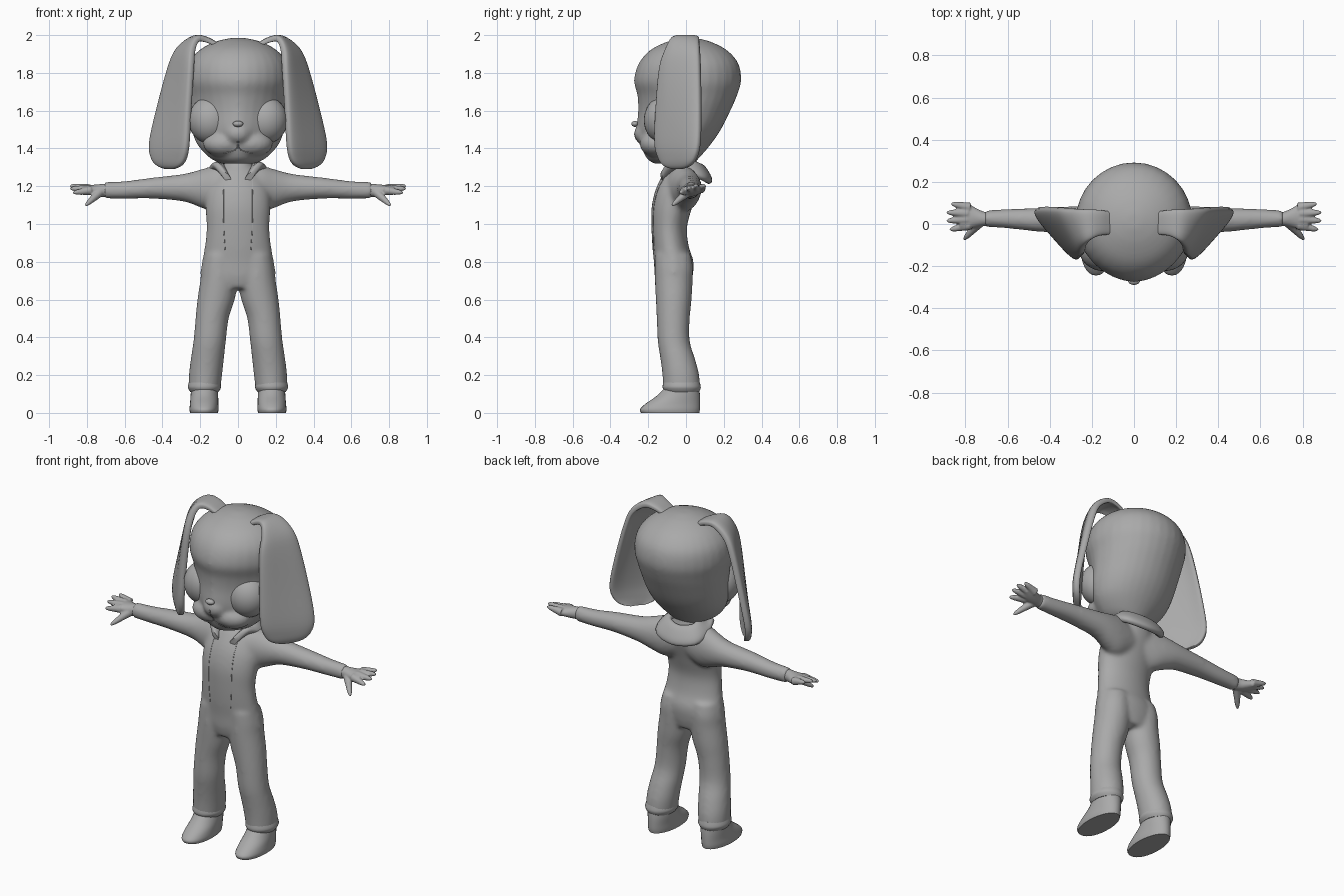
import bpy, bmesh, math
from mathutils import Vector, Matrix

cube = bpy.data.objects.get("Cube")
if cube:
    bpy.data.objects.remove(cube)

grey = bpy.data.materials.new("plain_grey")
grey.use_nodes = True
colour = (0.4, 0.4, 0.4, 1)
grey.diffuse_color = colour
grey.node_tree.nodes["Principled BSDF"].inputs["Base Color"].default_value = colour


def spline(rows, steps=4):
    """Smoothly interpolate rows of numbers."""
    out = []
    for i in range(len(rows) - 1):
        a, b, c, d = rows[max(i - 1, 0)], rows[i], rows[i + 1], rows[min(i + 2, len(rows) - 1)]
        for s in range(steps):
            t = s / steps
            out.append([q + 0.5 * t * (r - p + t * (2*p - 5*q + 4*r - w + t * (3*(q - r) + w - p)))
                        for p, q, r, w in zip(a, b, c, d)])
    return out + [list(rows[-1])]


def section(c, u, v, front=1.0, back=1.0, hollow=0.0, n=32):
    """Oval ring; exponents shape its -v and +v halves, hollow dents the -v half."""
    pts = []
    for i in range(n):
        a = 2 * math.pi * i / n
        x, y = math.cos(a), math.sin(a)
        e = front if y < 0 else back
        px = math.copysign(abs(x) ** e, x)
        py = math.copysign(abs(y) ** e, y) if abs(y) > 1e-6 else 0
        if y < 0:
            py *= 1 - hollow * (1 - x * x)
        pts.append(Vector(c) + Vector(u) * px + Vector(v) * py)
    return pts


def loft(bm, rings):
    loops = [[bm.verts.new(p) for p in ring] for ring in rings]
    n = len(loops[0])
    for a, b in zip(loops, loops[1:]):
        for i in range(n):
            bm.faces.new((a[i], a[(i + 1) % n], b[(i + 1) % n], b[i]))
    bm.faces.new(loops[0])
    bm.faces.new(loops[-1])


def upright(bm, rows):
    """Rows: z, x centre, front y, back y, half width, front sharpness."""
    loft(bm, [section((x, (f + b) / 2, z), (w, 0, 0), (0, (b - f) / 2, 0), e)
              for z, x, f, b, w, e in spline(rows)])


def sideways(bm, rows):
    """Rows: x, y, z, half depth, half height."""
    loft(bm, [section((x, y, z), (0, d, 0), (0, 0, h)) for x, y, z, d, h in spline(rows)])


def ribbon(bm, rows, square, hollow=0.0):
    """Rows: centre, half-width vector, half thickness."""
    rows = spline(rows)
    rings = []
    for i, r in enumerate(rows):
        along = Vector(rows[min(i + 1, len(rows) - 1)][:3]) - Vector(rows[max(i - 1, 0)][:3])
        u = Vector(r[3:6])
        rings.append(section(r[:3], u, along.cross(u).normalized() * r[6], square, square, hollow))
    loft(bm, rings)


def cord(bm, points, radii):
    rings = []
    for i, p in enumerate(points):
        along = Vector(points[min(i + 1, len(points) - 1)]) - Vector(points[max(i - 1, 0)])
        u = along.cross(Vector((0.1, 1, 0.2))).normalized()
        rings.append(section(p, u * radii[i], along.cross(u).normalized() * radii[i], n=12))
    loft(bm, rings)


def ball(bm, centre, size):
    m = Matrix.Translation(centre) @ Matrix.Diagonal((*size, 1))
    bmesh.ops.create_uvsphere(bm, u_segments=32, v_segments=20, radius=1, matrix=m)


def mirror(bm):
    copy = bmesh.ops.duplicate(bm, geom=bm.verts[:] + bm.edges[:] + bm.faces[:])["geom"]
    verts = [g for g in copy if isinstance(g, bmesh.types.BMVert)]
    bmesh.ops.scale(bm, vec=(-1, 1, 1), verts=verts)


def finish(name, bm, voxel=0, smooth=6):
    bmesh.ops.recalc_face_normals(bm, faces=bm.faces[:])
    mesh = bpy.data.meshes.new(name)
    bm.to_mesh(mesh)
    bm.free()
    mesh.materials.append(grey)
    mesh.shade_smooth()
    mesh.set_sharp_from_angle(angle=math.radians(50))
    obj = bpy.data.objects.new(name, mesh)
    bpy.context.collection.objects.link(obj)
    if voxel:
        m = obj.modifiers.new("blend", 'REMESH')
        m.mode, m.voxel_size, m.use_smooth_shade = 'VOXEL', voxel, True
        s = obj.modifiers.new("soften", 'SMOOTH')
        s.factor, s.iterations = 0.5, smooth
    return obj


def seam(name, target, line, radius):
    """Thin mirrored cord laid on the front of a part, through x, z points."""
    bpy.context.view_layer.update()
    surface = target.evaluated_get(bpy.context.evaluated_depsgraph_get())
    hits = [surface.ray_cast(Vector((x, -1, z)), Vector((0, 1, 0))) for x, z in spline(line)]
    pts = [where for hit, where, _, _ in hits if hit]
    bm = bmesh.new()
    cord(bm, pts, [radius] * len(pts))
    mirror(bm)
    finish(name, bm)


# Body suit: legs and sleeves, mirrored, then the torso
bm = bmesh.new()
upright(bm, [(.84, .09, -.165, .025, .088, 1), (.77, .1, -.165, .037, .092, 1), (.7, .1, -.165, .035, .1, 1),
             (.6, .116, -.16, .03, .099, 1), (.5, .137, -.155, .02, .088, 1),
             (.38, .15, -.15, .02, .086, 1), (.28, .163, -.135, .05, .088, 1),
             (.2, .172, -.125, .07, .088, 1), (.12, .178, -.12, .076, .084, 1)])
sideways(bm, [(.02, -.035, 1.19, .09, .1), (.12, -.015, 1.185, .088, .122), (.2, .005, 1.188, .077, .1),
              (.29, .018, 1.192, .066, .073), (.45, .02, 1.19, .057, .056),
              (.6, .025, 1.18, .046, .047), (.71, .025, 1.178, .039, .044)])
mirror(bm)
upright(bm, [(.66, 0, -.15, .02, .12, 1), (.72, 0, -.165, .035, .195, 1), (.8, 0, -.17, .04, .19, 1),
             (.88, 0, -.178, .015, .176, 1), (.98, 0, -.183, .005, .166, 1), (1.08, 0, -.183, .03, .172, 1),
             (1.16, 0, -.168, .055, .17, 1), (1.22, 0, -.145, .07, .15, 1),
             (1.28, 0, -.11, .07, .11, 1), (1.32, 0, -.08, .06, .07, 1), (1.38, 0, -.07, .05, .065, 1)])
body = finish("body_suit", bm, 0.011, 10)
seam("front_seams", body, [(.075, 1.24), (.077, 1.1), (.075, .97), (.068, .86)], 0.002)

# Trouser cuffs and feet
bm = bmesh.new()
upright(bm, [(.165, .177, -.12, .072, .082, 1), (.14, .178, -.124, .078, .088, 1),
             (.125, .178, -.12, .076, .084, 1), (.11, .178, -.11, .068, .074, 1)])
mirror(bm)
finish("trouser_cuffs", bm)
bm = bmesh.new()
upright(bm, [(0, .18, -.238, .07, .074, .9), (.02, .18, -.243, .074, .077, .9),
             (.05, .179, -.212, .075, .075, .9), (.09, .178, -.155, .074, .073, 1),
             (.13, .178, -.115, .07, .07, 1)])
mirror(bm)
finish("feet", bm)

# Hands with four fingers and a thumb
bm = bmesh.new()
sideways(bm, [(.66, .022, 1.178, .033, .036), (.71, .024, 1.178, .034, .035), (.75, .03, 1.178, .046, .031),
              (.79, .036, 1.182, .06, .024), (.825, .036, 1.187, .056, .014)])
fingers = [((.78, .078, 1.185), (.868, .097, 1.205)), ((.79, .05, 1.187), (.89, .055, 1.203)),
           ((.79, .022, 1.184), (.89, .015, 1.188)), ((.78, -.005, 1.178), (.875, -.028, 1.165)),
           ((.735, .005, 1.165), (.808, -.075, 1.097))]
for a, b in fingers:
    a, b = Vector(a), Vector(b)
    cord(bm, [a.lerp(b, t) for t in (0, .4, .75, .93, 1)], [.025, .019, .014, .009, .003])
mirror(bm)
finish("hands", bm, 0.005, 4)

# Folded collar
bm = bmesh.new()
half = [(.062, -.13, 1.25, .02, 0, .02, .016), (.095, -.085, 1.295, .032, 0, .028, .02),
        (.115, 0, 1.305, .037, 0, -.03, .022), (.1, .07, 1.28, .03, .025, -.045, .024)]
back = (0, .1, 1.265, 0, .03, -.05, .024)
other = [(-r[0], r[1], r[2], -r[3], *r[4:]) for r in reversed(half)]
ribbon(bm, half + [back] + other, .8)
finish("collar", bm)

# Head with a broad two-lobed muzzle rising to the nose
bm = bmesh.new()
ball(bm, (.07, -.15, 1.425), (.115, .095, .072))
mirror(bm)
ball(bm, (0, -.18, 1.48), (.085, .095, .07))
upright(bm, [(1.32, 0, -.17, .04, .09, 1.1), (1.35, 0, -.21, .07, .15, 1.2), (1.42, 0, -.24, .13, .215, 1.3),
             (1.5, 0, -.262, .185, .245, 1.35), (1.6, 0, -.253, .235, .256, 1.25),
             (1.68, 0, -.257, .27, .265, 1.15), (1.76, 0, -.275, .292, .278, 1.08),
             (1.85, 0, -.25, .277, .262, 1.03), (1.92, 0, -.19, .217, .205, 1),
             (1.965, 0, -.1, .13, .12, 1), (1.985, 0, -.02, .05, .035, 1)])
head = finish("head", bm, 0.011, 6)
seam("mouth", head, [(.001, 1.48), (.001, 1.44), (.004, 1.405), (.03, 1.385), (.075, 1.375)], 0.003)

bm = bmesh.new()
ball(bm, (0, -.27, 1.53), (.028, .019, .016))
finish("nose", bm)

# Shallow eye patches wrapping the cheeks
bm = bmesh.new()
ball(bm, (.145, -.115, 1.55), (.117, .108, .125))
mirror(bm)
finish("eye_patches", bm)

# Long hanging ears with a raised rim around a hollow inner side
bm = bmesh.new()
ribbon(bm, [(.12, .005, 1.95, 0, .055, 0, .016), (.17, .005, 1.972, 0, .062, 0, .02),
            (.225, -.005, 1.975, .012, .075, 0, .024), (.276, -.018, 1.92, .04, .09, 0, .028),
            (.303, -.032, 1.82, .06, .107, 0, .03), (.34, -.04, 1.6, .085, .117, 0, .03),
            (.363, -.045, 1.43, .1, .117, 0, .03), (.365, -.045, 1.35, .089, .098, 0, .028),
            (.362, -.045, 1.31, .062, .07, 0, .022), (.36, -.045, 1.292, .025, .03, 0, .01)], .6, .9)
mirror(bm)
finish("ears", bm)
